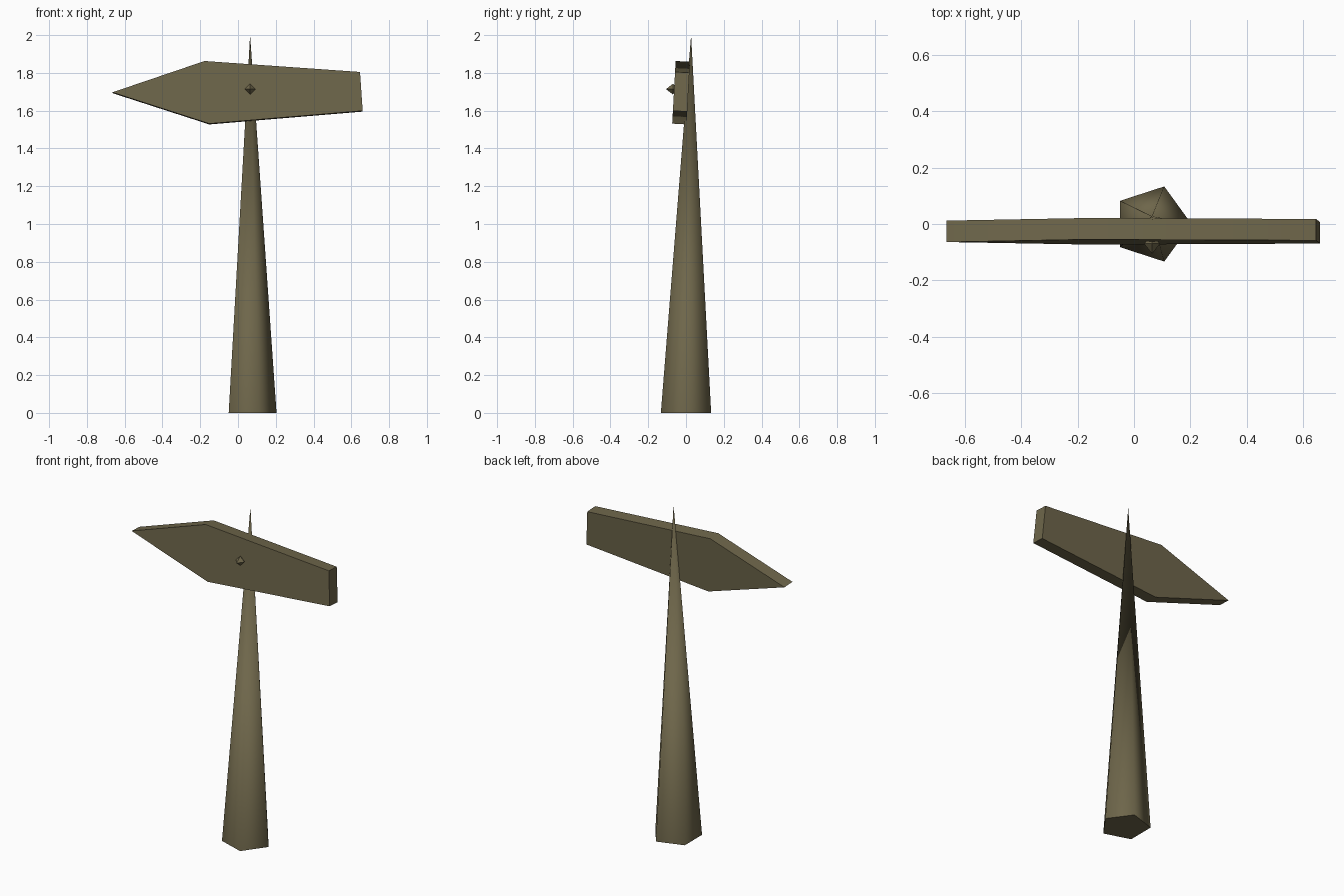
import bpy, bmesh, math
from mathutils import Matrix, Vector

if "Cube" in bpy.data.objects:
    bpy.data.objects.remove(bpy.data.objects["Cube"])

wood = bpy.data.materials.new("weathered wood")
wood.diffuse_color = (0.156, 0.133, 0.069, 1)
wood.use_nodes = True
wood.node_tree.nodes["Principled BSDF"].inputs["Base Color"].default_value = wood.diffuse_color


def make_object(name, bm, smooth_angle=None):
    bmesh.ops.recalc_face_normals(bm, faces=bm.faces)
    mesh = bpy.data.meshes.new(name)
    bm.to_mesh(mesh)
    bm.free()
    mesh.materials.append(wood)
    ob = bpy.data.objects.new(name, mesh)
    bpy.context.collection.objects.link(ob)
    if smooth_angle:
        bpy.ops.object.select_all(action='DESELECT')
        ob.select_set(True)
        bpy.context.view_layer.objects.active = ob
        bpy.ops.object.shade_smooth_by_angle(angle=math.radians(smooth_angle))
    return ob


# Post: five-sided spike with a slightly leaning tip
bm = bmesh.new()
ring = [bm.verts.new((0.064 + 0.14 * math.cos(math.tau * i / 5),
                      0.14 * math.sin(math.tau * i / 5), 0)) for i in range(5)]
tip = bm.verts.new((0.064, 0.027, 2.0))
bm.faces.new(ring)
for i in range(5):
    bm.faces.new((ring[i], ring[(i + 1) % 5], tip))
make_object("post", bm, 80)

# Arrow board: extruded outline, leaning back a little
outline = [(-0.665, 1.695), (-0.152, 1.529), (0.66, 1.597), (0.646, 1.803), (-0.177, 1.861)]
thick, mid_z = 0.076, 1.695
bm = bmesh.new()
face = bm.faces.new([bm.verts.new((x, -thick / 2, z - mid_z)) for x, z in outline])
out = bmesh.ops.extrude_face_region(bm, geom=[face])
bmesh.ops.translate(bm, vec=(0, thick, 0),
                    verts=[v for v in out["geom"] if isinstance(v, bmesh.types.BMVert)])
lean = Matrix.Translation((0, -0.026, mid_z)) @ Matrix.Rotation(-0.055, 4, 'X')
bmesh.ops.transform(bm, matrix=lean, verts=bm.verts)
if not any(f.normal.length for f in bm.faces):
    bm.normal_update()
make_object("arrow_board", bm, 60)

# Nail head: small eight-faced stud on the front of the board
bm = bmesh.new()
c = Vector((0.064, -0.07, 1.714))
ends = [bm.verts.new(c + Vector((0, s * 0.036, 0))) for s in (-1, 1)]
rim = [bm.verts.new(c + Vector((0.028 * math.cos(a), 0, 0.028 * math.sin(a))))
       for a in (i * math.pi / 2 for i in range(4))]
for e in ends:
    for i in range(4):
        bm.faces.new((rim[i], rim[(i + 1) % 4], e))
make_object("nail_head", bm)
